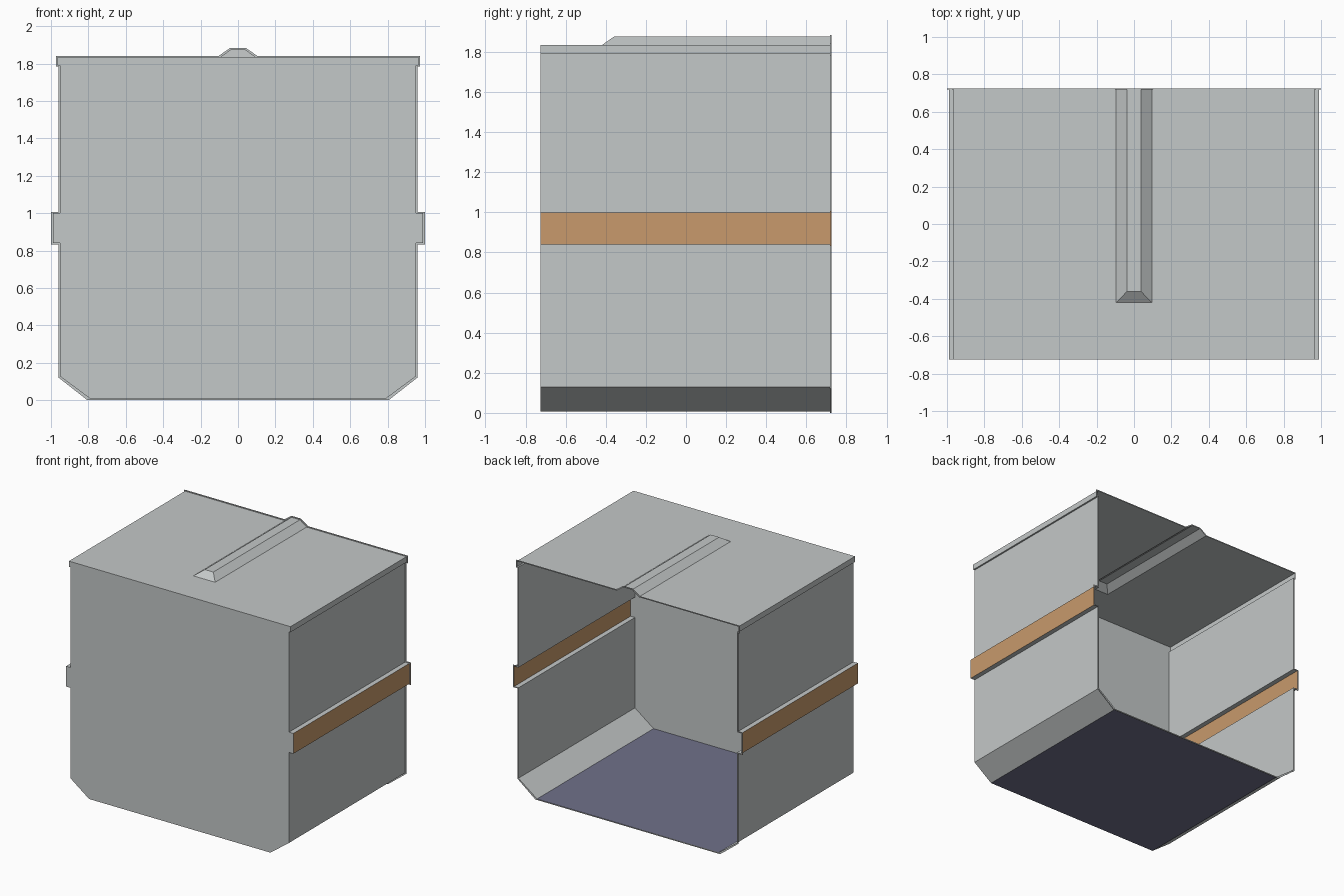
import bpy

if "Cube" in bpy.data.objects:
    bpy.data.objects.remove(bpy.data.objects["Cube"])


def material(name, rgb):
    lin = [(c / 255 / 12.92) if c < 11 else ((c / 255 + 0.055) / 1.055) ** 2.4 for c in rgb]
    m = bpy.data.materials.new(name)
    m.diffuse_color = (*lin, 1)
    m.use_nodes = True
    m.node_tree.nodes["Principled BSDF"].inputs["Base Color"].default_value = m.diffuse_color
    return m


GREY = material("pale grey", (196, 200, 200))
ORANGE = material("orange tan", (200, 154, 108))
NAVY = material("slate blue", (112, 113, 138))
Y0, Y1 = -0.725, 0.718   # front wall, start of the rear rim


def build(name, verts, faces, mats, rule=None):
    me = bpy.data.meshes.new(name)
    me.from_pydata(verts, [], faces)
    for m in mats:
        me.materials.append(m)
    for p in me.polygons:
        p.material_index = rule(p) if rule else 0
    ob = bpy.data.objects.new(name, me)
    bpy.context.collection.objects.link(ob)
    return ob


def sheet(name, pts, y0, y1, mats, rule=None):
    """Extrude an open x-z profile along y."""
    n = len(pts)
    verts = [(x, y, z) for y in (y0, y1) for x, z in pts]
    faces = [(i, i + 1, n + i + 1, n + i) for i in range(n - 1)]
    return build(name, verts, faces, mats, rule)


def flip(pts):
    return [(-x, z) for x, z in reversed(pts)]


# Right half of the body section, from floor edge to roof edge
wall = [(.79, .008), (.952, .128), (.952, .84), (.99, .84), (.99, 1.0),
        (.952, 1.0), (.952, 1.79), (.965, 1.79), (.965, 1.834)]
is_band = lambda p: int(abs(p.normal.x) > .9 and abs(p.center.x) > .98)

# Side walls with the orange bands
sheet("right_wall", wall, Y0, Y1, [GREY, ORANGE], is_band)
sheet("left_wall", flip(wall), Y0, Y1, [GREY, ORANGE], is_band)

# Floor
sheet("floor", [(-.79, .008), (.79, .008)], Y0, Y1 + .007, [NAVY])

# Front wall
outline = wall + flip(wall)
build("front_wall", [(x, Y0, z) for x, z in outline], [tuple(range(len(outline)))], [GREY])

# Roof with a raised channel that slopes down at its front end
zr, zt, wb, wt, yb, yt = 1.834, 1.876, .095, .037, -.42, -.36
verts = []
for s in (-1, 1):
    verts += [(s * .965, Y0, zr), (s * wb, Y0, zr), (s * wb, yb, zr), (s * wb, Y1, zr),
              (s * .965, Y1, zr), (s * wt, yt, zt), (s * wt, Y1, zt)]
faces = [(0, 1, 2, 3, 4), (11, 10, 9, 8, 7), (1, 8, 9, 2), (2, 9, 12, 5),
         (5, 12, 13, 6), (2, 5, 6, 3), (10, 13, 12, 9)]
build("roof", verts, faces, [GREY])

# Rear rim: a thin flange around the whole section
inner = wall + [(wb, zr), (wt, zt)]
outer = [(.805, 0), (.961, .122), (.961, .833), (1.0, .833), (1.0, 1.007),
         (.961, 1.007), (.961, 1.783), (.973, 1.783), (.973, 1.841), (.103, 1.841), (.041, 1.884)]
inner, outer = inner + flip(inner), outer + flip(outer)
n = len(inner)
verts = [(x, y, z) for pts, y in ((inner, Y1), (outer, Y1), (outer, .725), (inner, .725)) for x, z in pts]
faces = []
for ring in range(4):
    a, b = ring * n, (ring + 1) % 4 * n
    faces += [(a + i, a + (i + 1) % n, b + (i + 1) % n, b + i) for i in range(n)]
build("rear_rim", verts, faces, [GREY, ORANGE], is_band)
